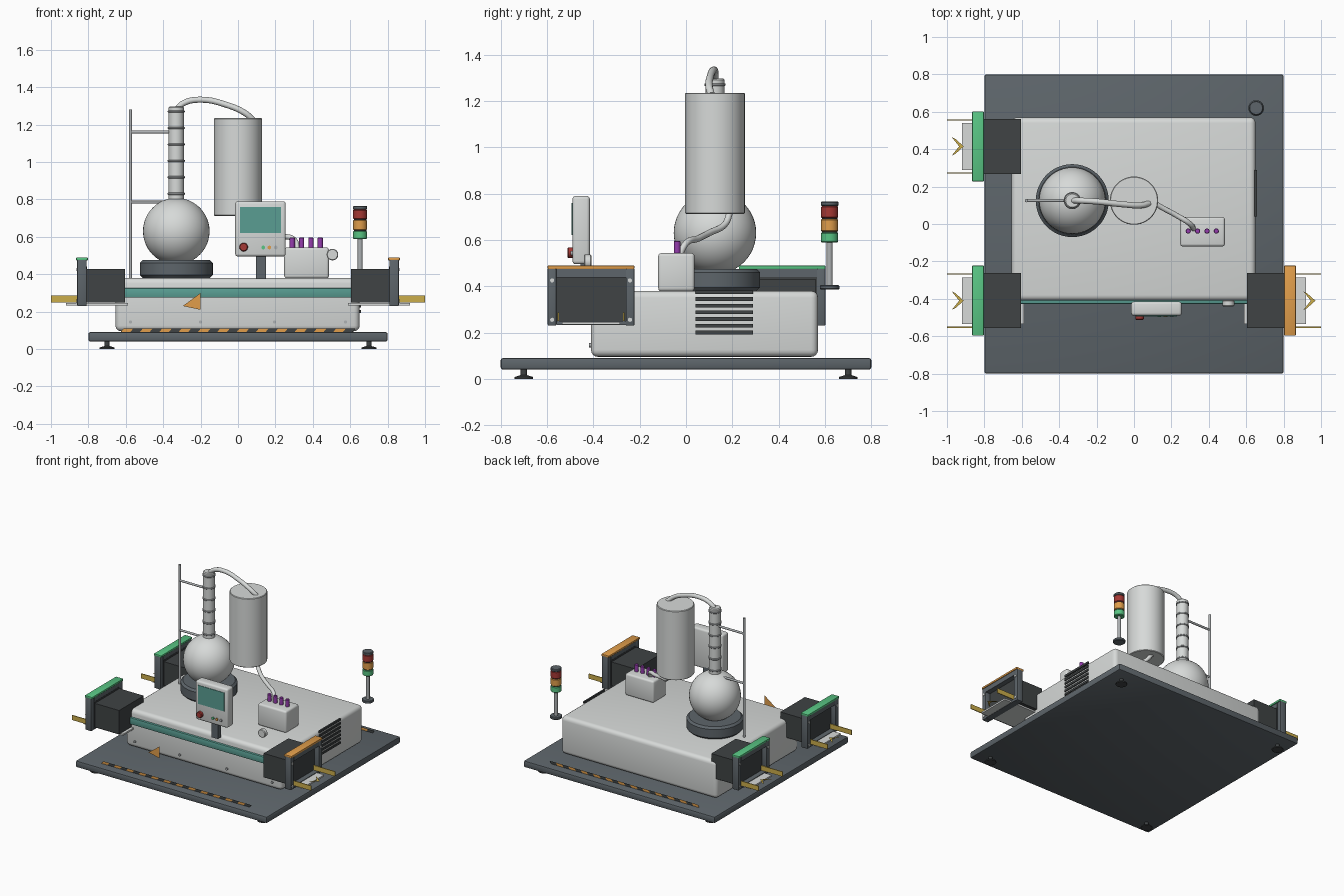
import bpy, bmesh, math
from mathutils import Vector, Matrix

if "Cube" in bpy.data.objects:
    bpy.data.objects.remove(bpy.data.objects["Cube"], do_unlink=True)


def material(name, r, g, b):
    m = bpy.data.materials.new(name)
    m.use_nodes = True
    m.diffuse_color = (r, g, b, 1)
    bsdf = next(n for n in m.node_tree.nodes if n.type == 'BSDF_PRINCIPLED')
    bsdf.inputs["Base Color"].default_value = (r, g, b, 1)
    return m


WHITE = material("off_white", .68, .7, .69)
SLATE = material("slate_grey", .11, .13, .145)
COAL = material("charcoal", .05, .056, .058)
STEEL = material("steel", .42, .44, .45)
TEAL = material("teal", .1, .34, .29)
GREEN = material("green", .1, .56, .23)
ORANGE = material("orange", .75, .34, .07)
RED = material("red", .38, .04, .035)
PURPLE = material("purple", .3, .045, .42)
GOLD = material("gold", .6, .42, .07)


def finish(name, bm, mats, smooth=True):
    mesh = bpy.data.meshes.new(name)
    bm.to_mesh(mesh)
    bm.free()
    ob = bpy.data.objects.new(name, mesh)
    bpy.context.collection.objects.link(ob)
    for m in mats if isinstance(mats, list) else [mats]:
        mesh.materials.append(m)
    if smooth:
        bpy.ops.object.select_all(action='DESELECT')
        ob.select_set(True)
        bpy.context.view_layer.objects.active = ob
        bpy.ops.object.shade_smooth_by_angle(angle=math.radians(35))
    return ob


def box(name, mat, x, y, z, bevel=0, segments=3):
    """Box from (low, high) pairs on each axis."""
    bm = bmesh.new()
    bmesh.ops.create_cube(bm, size=1)
    lo, hi = (Vector(c) for c in zip(*(sorted(p) for p in (x, y, z))))
    for v in bm.verts:
        v.co = Vector(a + (b - a) * (t + .5) for a, b, t in zip(lo, hi, v.co))
    if bevel:
        bmesh.ops.bevel(bm, geom=bm.edges[:], offset=bevel, segments=segments,
                        profile=.5, affect='EDGES')
    return finish(name, bm, mat, bool(bevel))


def lathe(name, mat, centre, profile, axis='Z', steps=32):
    """Spin (radius, height) points around an axis through centre."""
    bm = bmesh.new()
    verts = [bm.verts.new((r, 0, h)) for r, h in profile]
    edges = [bm.edges.new(p) for p in zip(verts, verts[1:])]
    bmesh.ops.spin(bm, geom=verts + edges, axis=(0, 0, 1), cent=(0, 0, 0),
                   angle=math.tau, steps=steps)
    bmesh.ops.remove_doubles(bm, verts=bm.verts[:], dist=1e-5)
    bmesh.ops.recalc_face_normals(bm, faces=bm.faces[:])
    turn = {'Z': Matrix(), 'X': Matrix.Rotation(math.pi / 2, 4, 'Y'),
            'Y': Matrix.Rotation(math.pi / 2, 4, 'X')}[axis]
    bm.transform(Matrix.Translation(centre) @ turn)
    return finish(name, bm, mat)


def cylinder(name, mat, centre, r, low, high, axis='Z', edge=0, steps=32):
    prof = [(0, low), (r - edge, low), (r, low + edge),
            (r, high - edge), (r - edge, high), (0, high)]
    return lathe(name, mat, centre, prof, axis, steps)


def tube(name, mat, points, radius):
    cu = bpy.data.curves.new(name, 'CURVE')
    cu.dimensions = '3D'
    cu.bevel_depth, cu.bevel_resolution, cu.resolution_u = radius, 4, 10
    cu.use_fill_caps = True
    sp = cu.splines.new('BEZIER')
    sp.bezier_points.add(len(points) - 1)
    for p, co in zip(sp.bezier_points, points):
        p.co = co
        p.handle_left_type = p.handle_right_type = 'AUTO'
    cu.materials.append(mat)
    bpy.context.collection.objects.link(bpy.data.objects.new(name, cu))


def sheet(name, mat, points):
    bm = bmesh.new()
    bm.faces.new([bm.verts.new(p) for p in points])
    return finish(name, bm, mat, False)


# Base plate and levelling feet
box("base_plate", SLATE, (-.8, .8), (-.8, .8), (.04, .09), .01, 2)
for x in (-.7, .7):
    for y in (-.7, .7):
        lathe("levelling_foot", COAL, (x, y, 0),
              [(0, 0), (.04, 0), (.04, .008), (.014, .016), (.014, .045), (0, .045)], steps=20)

# Hazard strips standing along the front and back edges
for y, name in ((-.735, "front_hazard_strip"), (.735, "back_hazard_strip")):
    bm = bmesh.new()
    count, step, lean = 24, 1.24 / 24, .008
    for i in range(count):
        x = -.62 + i * step
        f = bm.faces.new([bm.verts.new(p) for p in (
            (x - lean, y, .09), (x + step - lean, y, .09),
            (x + step + lean, y, .11), (x + lean, y, .11))])
        f.material_index = i % 2
    finish(name, bm, [ORANGE, COAL], False)

# Main body with accent band, screws and side vents
box("main_body", WHITE, (-.655, .65), (-.41, .57), (.095, .38), .03, 4)
box("accent_band", TEAL, (-.64, .64), (-.427, -.38), (.275, .325), .004, 2)
for x in (-.575, -.2, .195, .575):
    cylinder("panel_screw", STEEL, (x, -.41, .145), .009, -.005, .008, 'Y', steps=12)
for i in range(7):
    z = .2 + i * .029
    box("vent_slat", COAL, (.645, .657), (.04, .29), (z - .008, z + .008))
sheet("warning_triangle", ORANGE, [(-.295, -.65, .23), (-.2, -.65, .21), (-.2, -.65, .3)])

# Heating mantle, flask and column
FX, FY = -.33, .125
cylinder("heating_mantle", SLATE, (FX, FY, 0), .195, .38, .475, edge=.015, steps=48)
ball = [(.178 * math.sin(a), -.178 * math.cos(a))
        for a in (math.pi * i / 24 for i in range(25))]
lathe("round_flask", WHITE, (FX, FY, .63), ball, steps=48)
cylinder("column", WHITE, (FX, FY, 0), .041, .78, 1.297, edge=.006)
for i in range(6):
    z = .83 + i * .088
    cylinder("column_ring", STEEL, (FX, FY, z), .046, -.006, .006, edge=.003)

# Support stand
cylinder("stand_rod", STEEL, (-.575, FY, 0), .009, .375, 1.28, steps=16)
for z in (.785, 1.16):
    cylinder("stand_arm", STEEL, (-.575, FY, z), .008, 0, .22, 'X', steps=16)

# Condenser and connecting tubes
cylinder("condenser", WHITE, (0, FY, 0), .129, .712, 1.235, edge=.004, steps=48)
tube("vapour_tube", WHITE, [(FX, FY, 1.28), (-.29, FY, 1.315), (-.2, .12, 1.333),
                            (-.06, .105, 1.305), (.04, .1, 1.26), (.08, .11, 1.225)], .016)
tube("outlet_tube", WHITE, [(0, .19, .72), (.04, .17, .67), (.13, .1, .63),
                            (.22, .05, .605), (.3, 0, .585), (.32, -.03, .53)], .014)

# Fraction collector with vials
box("collector_box", WHITE, (.247, .486), (-.12, .037), (.378, .543), .014)
for i in range(4):
    cylinder("vial", PURPLE, (.29 + i * .05, -.038, 0), .014, .53, .596, edge=.003, steps=16)
cylinder("round_dial", WHITE, (.505, -.425, .505), .031, -.016, .016, 'Y', .004)

# Control panel
box("panel_post", SLATE, (.095, .15), (-.455, -.415), (.375, .51))
box("control_panel", WHITE, (-.015, .255), (-.49, -.415), (.495, .79), .014)
box("panel_screen", TEAL, (.01, .23), (-.494, -.488), (.62, .76))
cylinder("stop_button", RED, (.03, -.49, .545), .023, -.004, .022, 'Y', .004, 20)
for x, m in ((.135, GREEN), (.168, ORANGE), (.202, STEEL)):
    cylinder("panel_button", m, (x, -.49, .543), .01, -.004, .008, 'Y', steps=14)

# Signal tower
TX, TY = .653, .62
cylinder("tower_base", SLATE, (TX, TY, 0), .042, .385, .405, edge=.004)
cylinder("tower_pole", STEEL, (TX, TY, 0), .013, .4, .59, steps=16)
for name, m, r, lo, hi in (("green_lamp", GREEN, .037, .588, .632),
                           ("orange_lamp", ORANGE, .037, .636, .69),
                           ("red_lamp", RED, .037, .694, .746),
                           ("tower_cap", SLATE, .038, .746, .766)):
    cylinder(name, m, (TX, TY, 0), r, lo, hi, edge=.004)
cylinder("tower_core", COAL, (TX, TY, 0), .033, .59, .75)


# Transfer ports: housing, frame, coloured cap, tray, rails and arrow
def port(name, side, yc, colour):
    def part(label, mat, x, y, z, bevel=0):
        box(name + "_" + label, mat, (side * x[0], side * x[1]),
            (yc + y[0], yc + y[1]), z, bevel, 2)
    part("housing", COAL, (.605, .815), (-.147, .147), (.248, .428))
    for s in (-1, 1):
        part("pillar", SLATE, (.81, .86), (s * .15, s * .187), (.23, .477), .004)
        part("rail", GOLD, (.815, 1), (s * .139, s * .145), (.25, .286))
        for z in (.255, .425):
            cylinder(name + "_bolt", WHITE, (side * .86, yc + s * .168, z),
                     .009, -.004, .004, 'X', steps=12)
    part("back_plate", COAL, (.808, .822), (-.15, .15), (.25, .44))
    part("lintel", SLATE, (.81, .86), (-.15, .15), (.438, .477))
    part("sill", SLATE, (.81, .86), (-.15, .15), (.232, .25))
    part("cap", colour, (.803, .865), (-.187, .187), (.474, .489), .003)
    part("tray", WHITE, (.587, .92), (-.125, .125), (.234, .246))
    x = side * .94
    sheet(name + "_arrow", GOLD, [(x + dx, yc + dy, .258) for dx, dy in (
        (-.035, .05), (.005, 0), (-.035, -.05), (-.015, -.04), (.03, 0), (-.015, .04))])


port("front_left_port", 1, -.41, ORANGE)
port("front_right_port", -1, -.41, GREEN)
port("back_right_port", -1, .415, GREEN)
